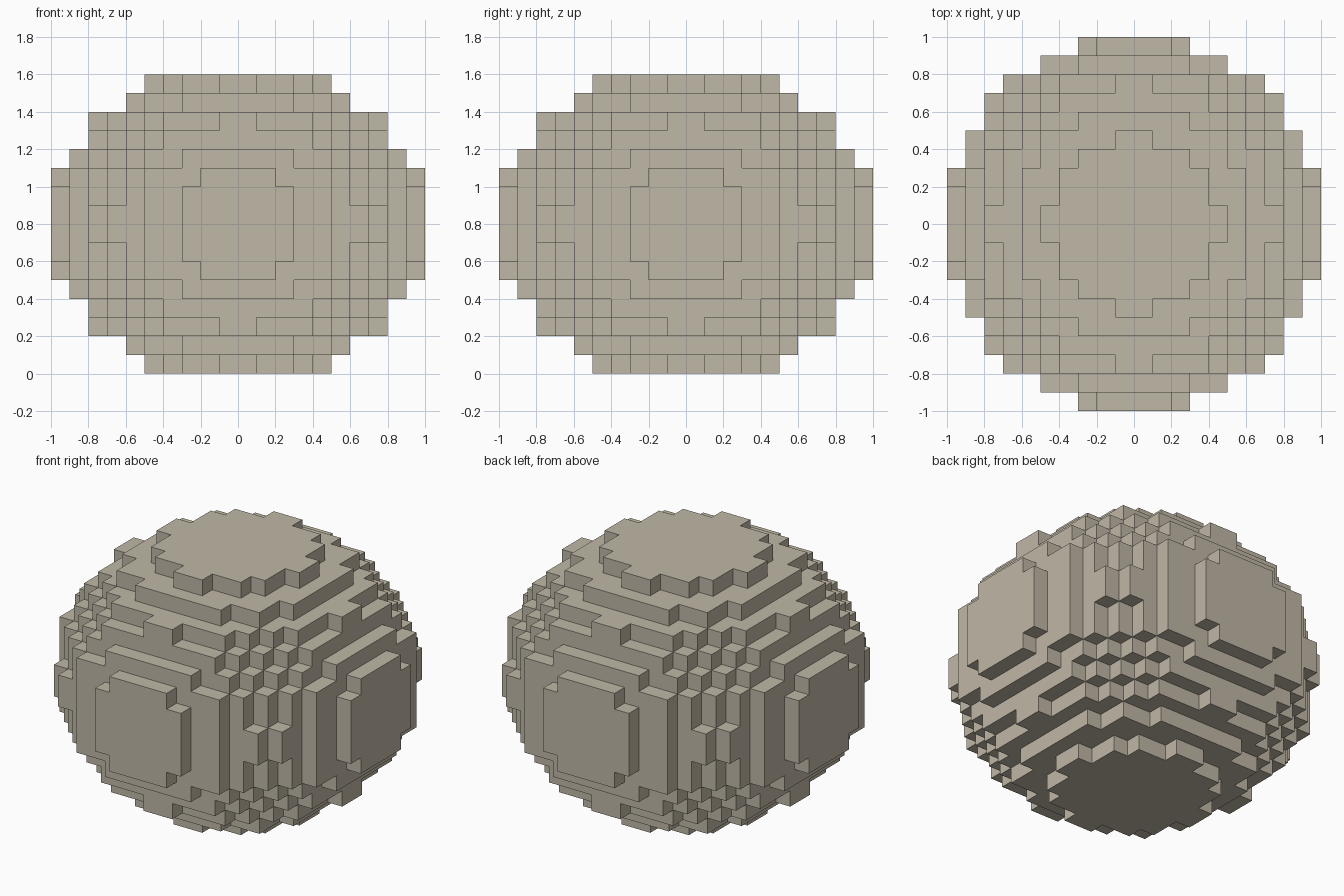
import bpy
import bmesh
from itertools import product
from mathutils import Vector

cube = bpy.data.objects.get("Cube")
if cube:
    bpy.data.objects.remove(cube, do_unlink=True)

CELL = 0.1          # edge length of one block
HALF_HEIGHT = 8     # blocks from the middle to the top
RADIUS = 8.4        # vertical radius, in blocks
STRETCH = 1.2       # sideways widening of the ball


def filled(x, y, z):
    """True when the block's centre lies inside the squashed ball."""
    if not -HALF_HEIGHT <= z < HALF_HEIGHT:
        return False
    across = ((x + 0.5) ** 2 + (y + 0.5) ** 2) / STRETCH ** 2
    return across + (z + 0.5) ** 2 < RADIUS ** 2


# Stone colour
stone = bpy.data.materials.new("warm_grey_stone")
stone.use_nodes = True
colour = (0.53, 0.48, 0.385, 1.0)
stone.diffuse_color = colour
shader = stone.node_tree.nodes["Principled BSDF"]
shader.inputs["Base Color"].default_value = colour
shader.inputs["Roughness"].default_value = 0.9

# Outer skin of the blocks: one quad wherever a block meets open air
bm = bmesh.new()
corners = {}


def corner(p):
    key = tuple(round(c) for c in p)
    if key not in corners:
        x, y, z = key
        corners[key] = bm.verts.new((x * CELL, y * CELL, (z + HALF_HEIGHT) * CELL))
    return corners[key]


span = range(-11, 11)
for cell in product(span, span, span):
    if not filled(*cell):
        continue
    for axis, side in product(range(3), (0, 1)):
        step = Vector((0, 0, 0))
        step[axis] = 2 * side - 1
        if filled(*(Vector(cell) + step)):
            continue
        u, v = Vector((0, 0, 0)), Vector((0, 0, 0))
        u[(axis + 1) % 3] = 1
        v[(axis + 2) % 3] = 1
        start = Vector(cell)
        start[axis] += side
        loop = [start, start + u, start + u + v, start + v]
        if not side:
            loop.reverse()
        bm.faces.new([corner(p) for p in loop])

mesh = bpy.data.meshes.new("block_ball")
bm.to_mesh(mesh)
bm.free()
mesh.materials.append(stone)
ball = bpy.data.objects.new("block_ball", mesh)
bpy.context.collection.objects.link(ball)
